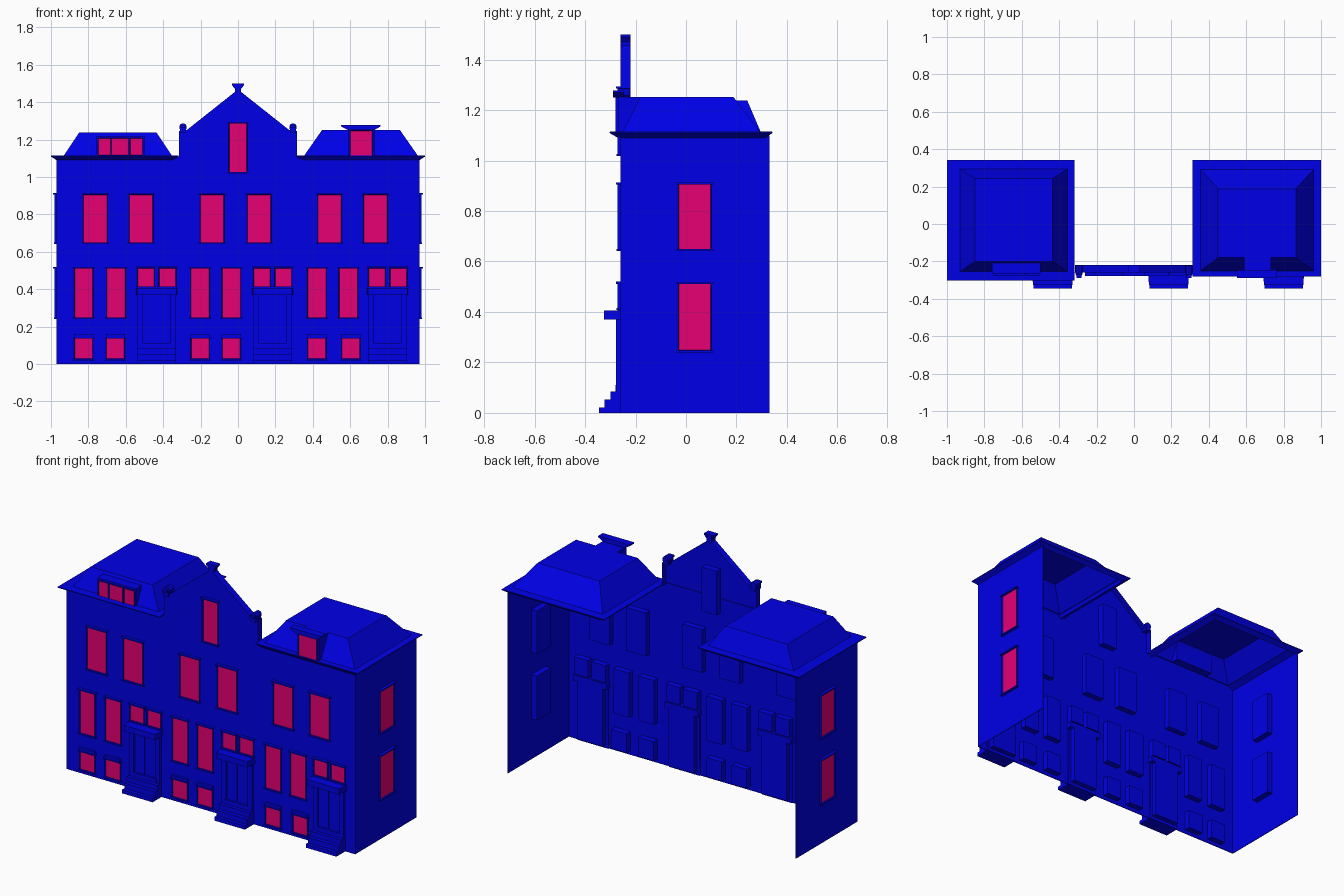
import bpy, bmesh
from math import radians
from mathutils import Matrix, Vector

cube = bpy.data.objects.get("Cube")
if cube:
    bpy.data.objects.remove(cube)


def material(name, rgb):
    m = bpy.data.materials.new(name)
    m.use_nodes = True
    m.diffuse_color = (*rgb, 1)
    m.node_tree.nodes["Principled BSDF"].inputs["Base Color"].default_value = (*rgb, 1)
    return m


BLUE = material("blue masonry", (0, 0, 0.8))
PINK = material("pink glass", (0.8, 0, 0.175))
FRONT, SIDE = -0.26, 0.97


def finish(name, bm):
    mesh = bpy.data.meshes.new(name)
    bm.to_mesh(mesh)
    bm.free()
    mesh.materials.append(BLUE)
    mesh.materials.append(PINK)
    obj = bpy.data.objects.new(name, mesh)
    bpy.context.collection.objects.link(obj)
    return obj


def add_box(bm, x, y, z):
    lo, hi = Vector((x[0], y[0], z[0])), Vector((x[1], y[1], z[1]))
    mat = Matrix.Translation((lo + hi) / 2) @ Matrix.Diagonal((*(hi - lo), 1))
    return bmesh.ops.create_cube(bm, size=1, matrix=mat)["verts"]


def box(name, x, y, z):
    bm = bmesh.new()
    add_box(bm, x, y, z)
    return finish(name, bm)


def extrude_profile(name, points, y0, y1, open_back=False):
    bm = bmesh.new()
    face = bm.faces.new([bm.verts.new((x, y0, z)) for x, z in points])
    new = bmesh.ops.extrude_face_region(bm, geom=[face])["geom"]
    bmesh.ops.translate(bm, vec=(0, y1 - y0, 0),
                        verts=[v for v in new if isinstance(v, bmesh.types.BMVert)])
    bmesh.ops.recalc_face_normals(bm, faces=bm.faces)
    if open_back:
        floor = min(z for x, z in points) + 0.001
        drop = [f for f in bm.faces if f.normal.y > 0.9 or f.calc_center_median().z < floor]
        bmesh.ops.delete(bm, geom=drop, context="FACES")
    return finish(name, bm)


def window(name, u, width, z0, z1, angle=0, wall=FRONT, depth=0.04, trim=True):
    """Frame box through the wall, with an inset glass face and a lintel and sill."""
    bm = bmesh.new()
    rim, h = 0.006, width / 2
    add_box(bm, (u - h - rim, u + h + rim), (wall - 0.011, wall + depth), (z0 - rim, z1 + rim))
    bm.normal_update()
    glass = min(bm.faces, key=lambda f: f.calc_center_median().y)
    bmesh.ops.inset_region(bm, faces=[glass], thickness=rim, depth=0)
    bmesh.ops.translate(bm, verts=glass.verts, vec=(0, 0.006, 0))
    glass.material_index = 1
    if trim:
        for z, out in ((z1 + 0.002, 0.018), (z0 - 0.01, 0.015)):
            add_box(bm, (u - h - 0.012, u + h + 0.012), (wall - out, wall), (z, z + 0.008))
    bm.transform(Matrix.Rotation(radians(angle), 4, "Z"))
    return finish(name, bm)


# Walls: an open-backed shell
box("front_wall", (-SIDE, SIDE), (FRONT, FRONT + 0.004), (0, 1.11))
for side, s in (("left", 1), ("right", -1)):
    box(side + "_wall", sorted((s * SIDE, s * (SIDE - 0.004))), (FRONT, 0.33), (0, 1.1))
    for level, z0, z1 in (("lower", 0.25, 0.508), ("upper", 0.652, 0.903)):
        window(f"{side}_{level}_window", s * 0.035, 0.122, z0, z1, s * 90, -SIDE)

# Central gable with its flared finial and a coping open at the back
half = [(0.315, 1.1), (0.315, 1.245), (0.275, 1.25), (0.016, 1.455), (0.016, 1.47), (0.032, 1.49), (0.032, 1.5)]
extrude_profile("gable", half + [(-x, z) for x, z in reversed(half)], FRONT, -0.22, open_back=True)
box("finial_back", (-0.016, 0.016), (-0.25, -0.22), (1.45, 1.499))
window("gable_window", 0, 0.09, 1.028, 1.283)
for side, s in (("left", 1), ("right", -1)):
    x = s * 0.294
    box(side + "_gable_post", (x - 0.016, x + 0.016), (-0.275, -0.22), (1.235, 1.262))
    box(side + "_gable_post_cap", (x - 0.013, x + 0.013), (-0.29, -0.26), (1.262, 1.274))
    bm = bmesh.new()
    bmesh.ops.create_cone(bm, cap_ends=True, segments=10, radius1=0.021, radius2=0.021, depth=0.05,
                          matrix=Matrix.Translation((x, -0.246, 1.266)) @ Matrix.Rotation(radians(90), 4, "X"))
    finish(side + "_gable_scroll", bm)

# Upper floor windows
for i, x in enumerate((-0.763, -0.518, -0.138, 0.113, 0.49, 0.735)):
    window(f"upper_window_{i}", x, 0.12, 0.652, 0.903)

# Three house bays: tall windows, basement windows, door, hood and steps
for i, (door, first, second, base) in enumerate(
        ((-0.435, -0.825, -0.652, -0.655), (0.185, -0.203, -0.035, -0.035), (0.8, 0.422, 0.59, 0.604))):
    for j, (x, low) in enumerate(((first, first), (second, base))):
        window(f"tall_window_{i}_{j}", x, 0.092, 0.25, 0.508)
        window(f"basement_window_{i}_{j}", low, 0.09, 0.03, 0.135)
        box(f"basement_lintel_{i}_{j}", (low - 0.052, low + 0.052), (-0.275, FRONT), (0.143, 0.16))
    box(f"door_{i}", (door - 0.085, door + 0.085), (-0.264, -0.22), (0.02, 0.37))
    for j, off in enumerate((-0.058, 0.058)):
        window(f"transom_{i}_{j}", door + off, 0.082, 0.417, 0.51)
        box(f"door_leaf_{i}_{j}", sorted((door + off * 0.08, door + off * 1.22)), (-0.268, -0.25), (0.085, 0.365))
        box(f"door_jamb_{i}_{j}", sorted((door + off * 1.25, door + off * 1.75)), (-0.277, -0.25), (0.02, 0.37))
    # hood, narrower toward the front lip
    bm = bmesh.new()
    verts = add_box(bm, (door - 0.113, door + 0.113), (-0.325, -0.22), (0.37, 0.405))
    for v in verts:
        if v.co.y < -0.3:
            v.co.x += 0.008 if v.co.x < door else -0.008
    finish(f"door_hood_{i}", bm)
    for j, (y, z) in enumerate(((-0.345, 0.022), (-0.323, 0.054), (-0.3, 0.084), (-0.28, 0.11))):
        w = 0.103 if j < 3 else 0.08
        box(f"step_{i}_{j}", (door - w, door + w), (y, -0.25), (0, z))


def roof(name, rings):
    """Hollow mansard: each ring is (x0, x1, y0, y1, z), from eave underside to flat top."""
    bm = bmesh.new()
    loops = [[bm.verts.new((x, y, z)) for x, y in ((a, c), (b, c), (b, d), (a, d))] for a, b, c, d, z in rings]
    for lo, hi in zip(loops, loops[1:]):
        for k in range(4):
            n = (k + 1) % 4
            bm.faces.new((lo[k], lo[n], hi[n], hi[k]))
    bm.faces.new(loops[-1])
    return finish(name, bm)


roof("right_roof", [(-0.93, -0.355, -0.255, 0.295, 1.112), (-0.97, -0.35, -0.27, 0.315, 1.09),
                    (-1, -0.318, -0.303, 0.342, 1.109), (-1, -0.318, -0.303, 0.342, 1.114),
                    (-0.93, -0.355, -0.255, 0.295, 1.116), (-0.85, -0.435, -0.2, 0.243, 1.237)])
roof("left_roof", [(0.355, 0.96, -0.25, 0.292, 1.112), (0.35, 0.97, -0.262, 0.315, 1.09),
                   (0.312, 1, -0.28, 0.341, 1.109), (0.312, 1, -0.28, 0.341, 1.114),
                   (0.355, 0.96, -0.25, 0.292, 1.116), (0.45, 0.865, -0.18, 0.188, 1.252)])

# Wide dormer with three panes
box("wide_dormer", (-0.76, -0.5), (-0.265, -0.205), (1.112, 1.22))
for i, (x, w) in enumerate(((-0.714, 0.059), (-0.631, 0.086), (-0.5425, 0.059))):
    window(f"wide_dormer_pane_{i}", x, w, 1.118, 1.203, wall=-0.264, depth=0.02, trim=False)

# Single dormer with a flared cap
box("single_dormer", (0.588, 0.733), (-0.268, -0.17), (1.112, 1.252))
window("single_dormer_pane", 0.66, 0.112, 1.116, 1.245, wall=-0.268, depth=0.02, trim=False)
extrude_profile("dormer_cap", [(0.59, 1.25), (0.727, 1.25), (0.762, 1.27), (0.762, 1.278),
                               (0.552, 1.278), (0.552, 1.27)], -0.29, -0.245)
